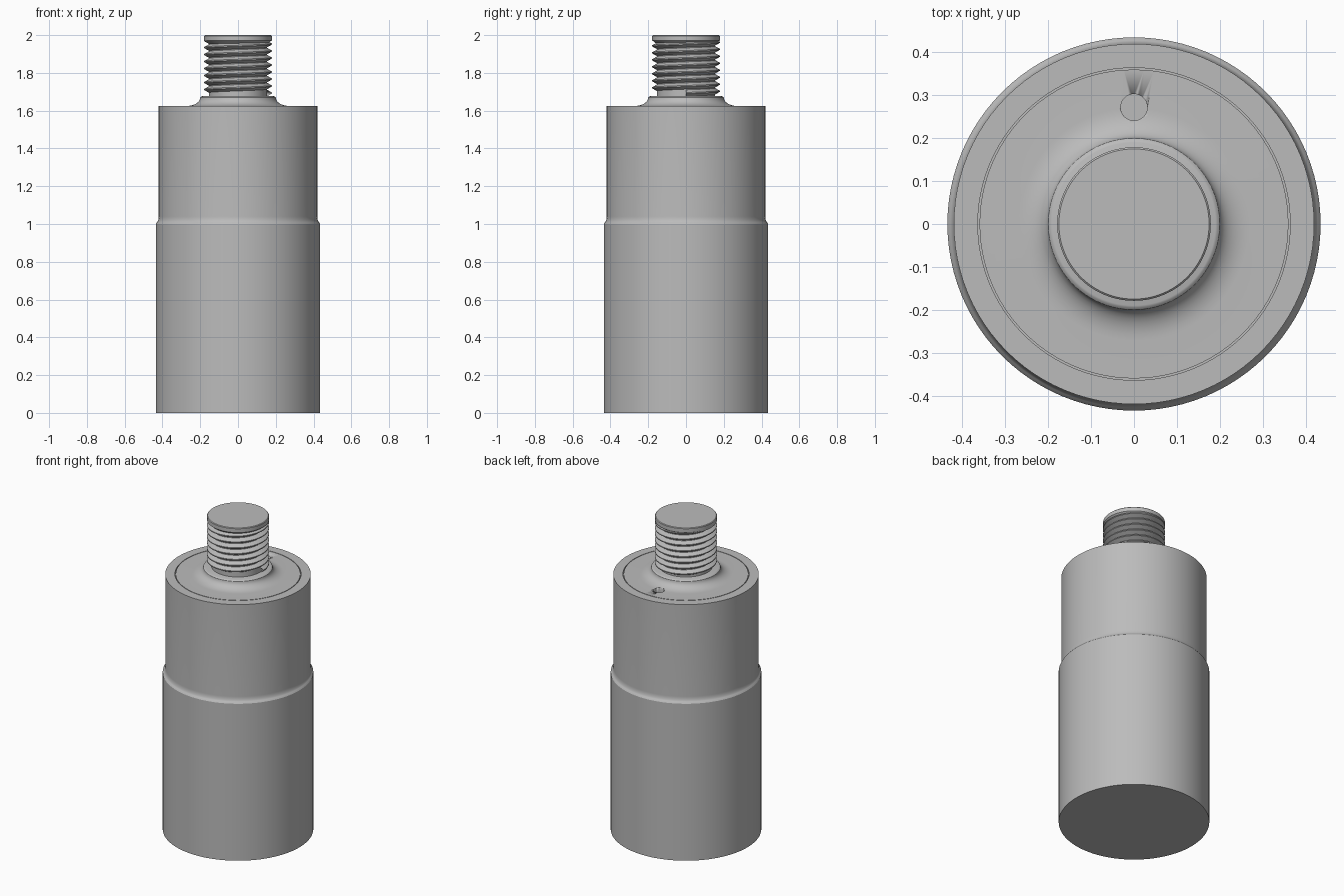
import bpy, bmesh, math

cube = bpy.data.objects.get("Cube")
if cube:
    bpy.data.objects.remove(cube, do_unlink=True)

SIDES = 96
metal = bpy.data.materials.new("grey metal")
metal.use_nodes = True
metal.diffuse_color = (0.5, 0.5, 0.5, 1)
metal.node_tree.nodes["Principled BSDF"].inputs["Base Color"].default_value = (0.5, 0.5, 0.5, 1)


def finish(name, bm, angle=30):
    bmesh.ops.recalc_face_normals(bm, faces=bm.faces)
    mesh = bpy.data.meshes.new(name)
    bm.to_mesh(mesh)
    bm.free()
    mesh.materials.append(metal)
    obj = bpy.data.objects.new(name, mesh)
    bpy.context.collection.objects.link(obj)
    bpy.ops.object.select_all(action="DESELECT")
    obj.select_set(True)
    bpy.context.view_layer.objects.active = obj
    bpy.ops.object.shade_smooth_by_angle(angle=math.radians(angle))
    return obj


def lathe(name, profile):
    """Revolve (radius, height) points that start and end on the axis."""
    bm = bmesh.new()
    verts = [bm.verts.new((r, 0, z)) for r, z in profile]
    edges = [bm.edges.new(pair) for pair in zip(verts, verts[1:])]
    bmesh.ops.spin(bm, geom=verts + edges, cent=(0, 0, 0), axis=(0, 0, 1),
                   angle=math.tau, steps=SIDES, use_duplicate=False)
    bmesh.ops.remove_doubles(bm, verts=bm.verts, dist=0.0001)
    return finish(name, bm)


def arc(cx, cz, rx, rz, start, end, steps=8):
    angles = [math.radians(start + (end - start) * i / steps) for i in range(steps + 1)]
    return [(cx + rx * math.cos(a), cz + rz * math.sin(a)) for a in angles]


# Body: wide base, curved shoulder, narrower top, ring groove and flared collar
TOP = 1.625
profile = [(0, 0), (0.435, 0), (0.435, 1.0)]
profile += arc(0.435, 1.04, 0.015, 0.034, 250, 180)
profile += [(0.42, TOP), (0.364, TOP), (0.364, TOP - 0.012),
            (0.360, TOP - 0.012), (0.360, TOP)]
profile += arc(0.27, TOP + 0.045, 0.07, 0.045, 270, 180)
profile += [(0.195, 1.675), (0.19, 1.677), (0, 1.677)]
body = lathe("body", profile)

# Small round pocket behind the collar
bm = bmesh.new()
bmesh.ops.create_cone(bm, cap_ends=True, segments=32, radius1=0.031, radius2=0.031, depth=0.1)
bmesh.ops.translate(bm, verts=bm.verts, vec=(0, 0.272, TOP + 0.02))
cutter = finish("pocket_cutter", bm)
cutter.hide_render = True
cutter.hide_set(True)
cut = body.modifiers.new("pocket", "BOOLEAN")
cut.operation = "DIFFERENCE"
cut.solver = "EXACT"
cut.object = cutter

# Stud core with a plain cap at its tip
ROOT, CREST = 0.154, 0.179
lathe("stud_core", [(0, 1.66), (ROOT, 1.66), (ROOT, 1.952), (CREST, 1.972),
                    (CREST, 1.996), (CREST - 0.004, 2.0), (0, 2.0)])

# Helical thread ridge that runs out into the cap
PITCH, STEPS, TURNS = 0.037, 64, 8
LOW, HIGH = 1.675, 1.975
section = [(ROOT - 0.003, 0.0), (CREST, 0.42), (CREST, 0.58), (ROOT - 0.003, 1.0)]
bm = bmesh.new()
previous = None
for k in range(STEPS * TURNS + 1):
    a = math.tau * k / STEPS
    base = LOW + PITCH * k / STEPS
    row = [bm.verts.new((r * math.cos(a), r * math.sin(a), min(base + PITCH * t, HIGH)))
           for r, t in section]
    if previous:
        for i in range(len(row) - 1):
            bm.faces.new((previous[i], previous[i + 1], row[i + 1], row[i]))
    previous = row
finish("stud_thread", bm)
